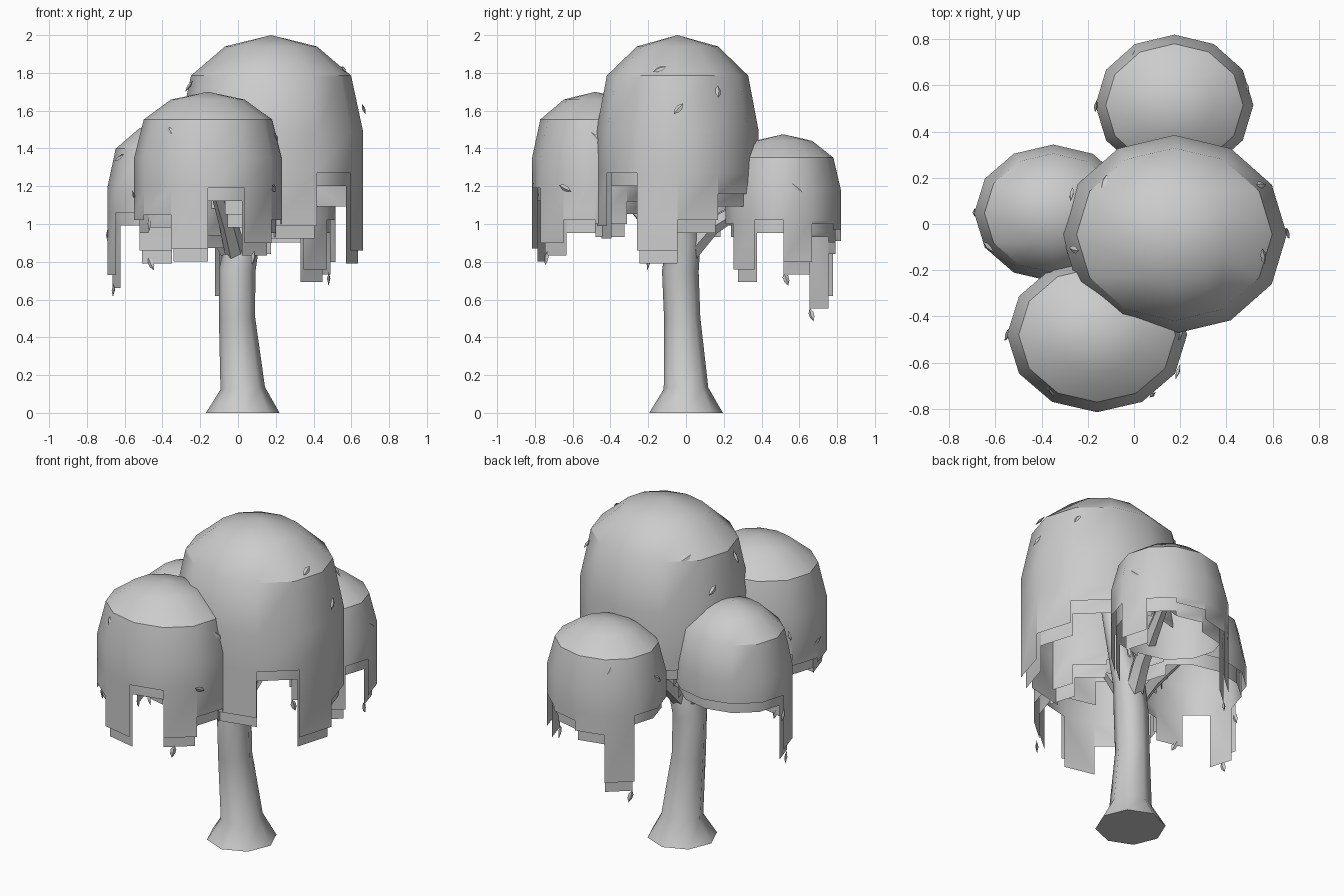
import bpy, bmesh, random
from math import sin, cos, pi, radians
from mathutils import Vector, Matrix

if "Cube" in bpy.data.objects:
    bpy.data.objects.remove(bpy.data.objects["Cube"])

random.seed(4)
SIDES = 12


def finish(bm, name, angle=35):
    me = bpy.data.meshes.new(name)
    bm.to_mesh(me)
    bm.free()
    ob = bpy.data.objects.new(name, me)
    bpy.context.collection.objects.link(ob)
    bpy.ops.object.select_all(action='DESELECT')
    ob.select_set(True)
    bpy.context.view_layer.objects.active = ob
    bpy.ops.object.shade_smooth_by_angle(angle=radians(angle))
    return ob


def ring(bm, c, rx, ry, n, axis=None, turn=0.0):
    rot = Vector((0, 0, 1)).rotation_difference(axis).to_matrix() if axis else Matrix.Identity(3)
    return [bm.verts.new(Vector(c) + rot @ Vector((rx * cos(2 * pi * i / n + turn),
                                                   ry * sin(2 * pi * i / n + turn), 0)))
            for i in range(n)]


def bridge(bm, a, b):
    n = len(a)
    for i in range(n):
        j = (i + 1) % n
        bm.faces.new((a[i], a[j], b[j], b[i]))


# Dome with a stepped curtain: one hanging panel per side
def canopy(name, cx, cy, rx, ry, top, height, hem, ends):
    bm = bmesh.new()
    # outer layer, then a slightly smaller and longer inner layer
    for inset, drop, lower in ((0, 0, 0), (0.028, 0.012, 0.068)):
        ax, ay, zt = rx - inset, ry - inset, top - drop
        tip = bm.verts.new((cx, cy, zt))
        rows = [ring(bm, (cx, cy, zt - f * height), ax * s, ay * s, SIDES)
                for s, f in ((0.5, 0.118), (0.87, 0.42), (1, 1))]
        rows.append(ring(bm, (cx, cy, hem - lower), ax, ay, SIDES))
        for i in range(SIDES):
            bm.faces.new((tip, rows[0][i], rows[0][(i + 1) % SIDES]))
        for a, b in zip(rows, rows[1:]):
            bridge(bm, b, a)
        for i, z in enumerate(ends):
            if z < hem - 0.005:
                a, b = rows[-1][i], rows[-1][(i + 1) % SIDES]
                low = [bm.verts.new((v.co.x, v.co.y, z - lower)) for v in (a, b)]
                bm.faces.new((b, a, low[0], low[1]))
    return finish(bm, name)


canopy("main_canopy", 0.175, -0.045, 0.487, 0.43, 2.0, 0.51, 1.27,
       (1.02, 1.16, 1.2, 1.22, 1.15, 1.2, 1.15, 1.2, 1.05, 0.99, 1.27, 0.86))
canopy("front_canopy", -0.16, -0.48, 0.39, 0.335, 1.70, 0.35, 1.19,
       (1.0, 1.12, 1.15, 1.15, 1.12, 1.05, 1.02, 1.05, 0.87, 1.19, 0.9, 1.02))
canopy("left_canopy", -0.35, 0.047, 0.342, 0.297, 1.55, 0.36, 1.06,
       (1.0, 1.06, 1.06, 1.06, 1.06, 1.06, 0.73, 1.06, 0.86, 1.0, 0.94, 0.95))
canopy("back_canopy", 0.175, 0.515, 0.342, 0.305, 1.475, 0.295, 1.02,
       (0.8, 1.0, 0.97, 0.91, 0.62, 1.02, 1.02, 1.02, 1.02, 1.0, 0.76, 1.02))


# Tapered tube along a path of (x, y, z, radius)
def tube(name, pts, n=6):
    bm = bmesh.new()
    cs = [Vector(p[:3]) for p in pts]
    rows = []
    for i, p in enumerate(pts):
        axis = cs[min(i + 1, len(cs) - 1)] - cs[max(i - 1, 0)]
        axis = Vector((0, 0, 1)) if i == 0 and p[2] == 0 else axis.normalized()
        rows.append(ring(bm, cs[i], p[3], p[3], n, axis, 0.0))
    for a, b in zip(rows, rows[1:]):
        bridge(bm, a, b)
    bm.faces.new(rows[0][::-1])
    bm.faces.new(rows[-1])
    return finish(bm, name, 50)


tube("trunk", [(0.025, 0, 0, 0.195), (0.025, 0, 0.13, 0.118), (-0.005, -0.02, 0.5, 0.096),
               (-0.005, -0.03, 0.75, 0.097), (0.03, -0.01, 0.93, 0.088),
               (0.09, -0.02, 1.12, 0.065), (0.17, -0.04, 1.45, 0.04)], 8)
tube("front_branch", [(0, -0.02, 0.8, 0.06), (-0.05, -0.18, 1.0, 0.05), (-0.15, -0.45, 1.3, 0.03)])
tube("left_branch", [(0, -0.02, 0.8, 0.06), (-0.12, 0, 0.98, 0.05), (-0.33, 0.04, 1.22, 0.03)])
tube("back_branch", [(0.01, -0.01, 0.82, 0.06), (0.06, 0.14, 0.99, 0.05), (0.16, 0.45, 1.18, 0.03)])

# Small pointed leaves: position, and the canopy centre they face away from
MAIN, FRONT, LEFT, BACK = (0.175, -0.045, 1.45), (-0.16, -0.48, 1.3), (-0.35, 0.05, 1.15), (0.175, 0.51, 1.15)
leaves = [
    (MAIN, (0.665, -0.04, 1.61)), (MAIN, (0.56, -0.14, 1.82)), (MAIN, (0.55, 0.17, 1.70)),
    (MAIN, (-0.27, 0.13, 1.62)), (MAIN, (-0.13, 0.18, 1.8)), (MAIN, (-0.26, -0.11, 1.73)),
    (FRONT, (0.19, -0.64, 1.19)), (FRONT, (-0.36, -0.72, 1.50)), (FRONT, (0.2, -0.48, 1.46)),
    (FRONT, (-0.55, -0.48, 1.15)), (FRONT, (-0.47, -0.64, 1.0)), (FRONT, (0.08, -0.74, 0.82)),
    (LEFT, (-0.69, 0.05, 0.94)), (LEFT, (-0.63, -0.1, 1.35)), (LEFT, (-0.66, -0.02, 0.65)),
    (LEFT, (-0.46, -0.2, 0.79)), (BACK, (0.49, 0.59, 1.19)), (BACK, (-0.165, 0.51, 1.2)),
    (BACK, (0.48, 0.53, 0.71)), (BACK, (-0.09, 0.665, 0.52)), (BACK, (0.0, 0.73, 1.3)),
]
bm = bmesh.new()
for centre, pos in leaves:
    pos = Vector(pos)
    out = (pos - Vector(centre))
    if pos.z < 1.1:
        out.z = 0
    out.normalize()
    side = out.cross(Vector((0, 0, 1))).normalized()
    long = side.cross(out)
    spin = Matrix.Rotation(random.uniform(-0.5, 0.5) if pos.z < 1.1 else random.uniform(-1.3, 1.3), 3, out)
    side, long = spin @ side, spin @ long
    outline = [(0, 0.038), (0.016, 0.012), (0.014, -0.014), (0, -0.038), (-0.014, -0.014), (-0.016, 0.012)]
    edge = [bm.verts.new(pos + side * a + long * b) for a, b in outline]
    for s in (1, -1):
        mid = bm.verts.new(pos + out * 0.009 * s)
        for i in range(6):
            tri = (mid, edge[i], edge[(i + 1) % 6])
            bm.faces.new(tri[::-s])
bmesh.ops.recalc_face_normals(bm, faces=bm.faces)
finish(bm, "leaves")
